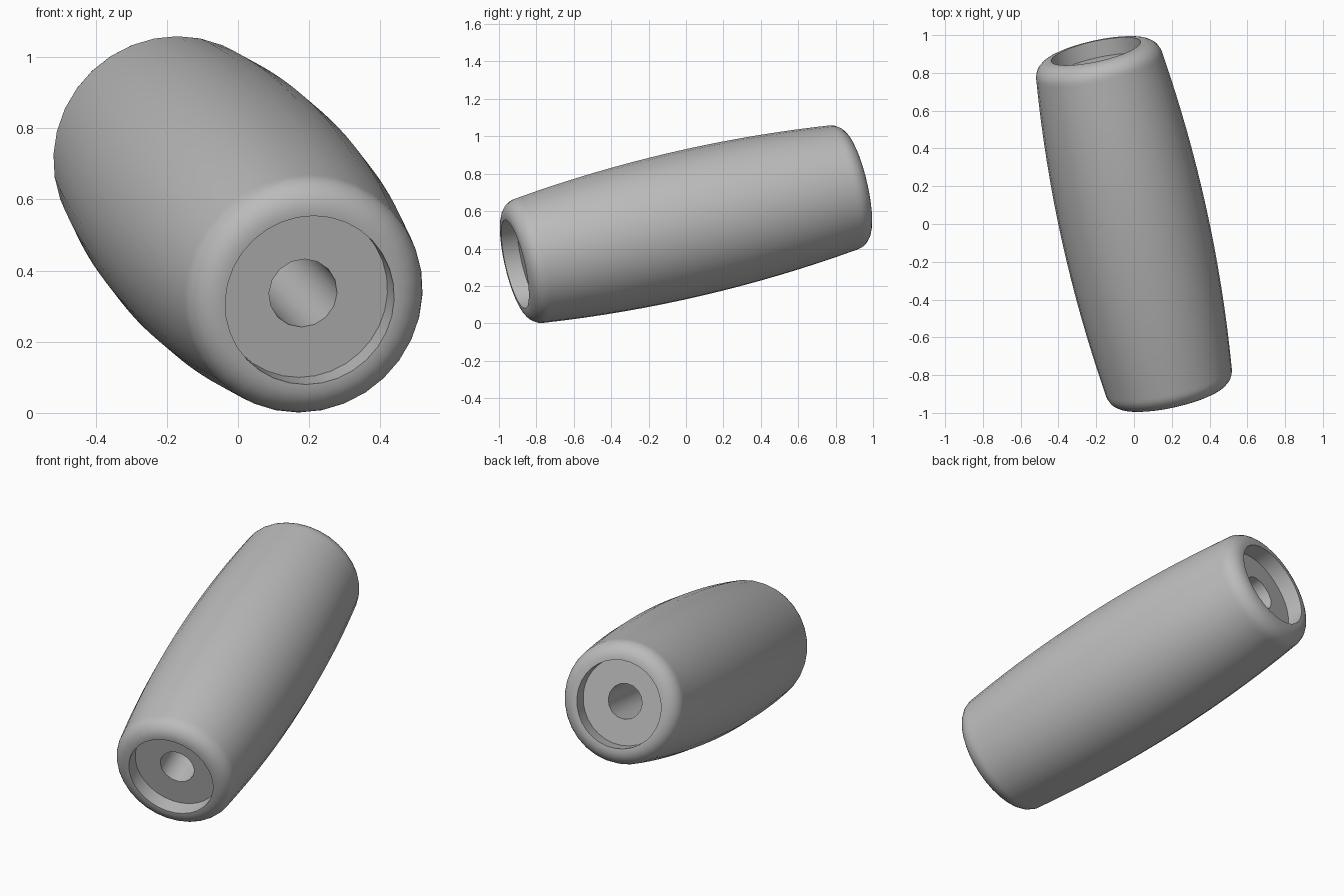
import bpy, bmesh, math
from mathutils import Vector

cube = bpy.data.objects.get("Cube")
if cube:
    bpy.data.objects.remove(cube, do_unlink=True)

MID_R, BULGE, SHOULDER = 0.392, 0.05, 0.87
FILLET, RECESS_R, FLOOR, HOLE_R = 0.09, 0.243, 0.87, 0.098

grey = bpy.data.materials.new("plain grey")
grey.use_nodes = True
colour = (0.5, 0.5, 0.5, 1)
grey.diffuse_color = colour
grey.node_tree.nodes["Principled BSDF"].inputs["Base Color"].default_value = colour


def spin_profile(bm, points, sides):
    """Turn (radius, height) points around z."""
    verts = [bm.verts.new((r, 0, t)) for r, t in points]
    edges = [bm.edges.new(pair) for pair in zip(verts, verts[1:])]
    bmesh.ops.spin(bm, geom=verts + edges, axis=(0, 0, 1), cent=(0, 0, 0),
                   angle=math.tau, steps=sides)
    bmesh.ops.remove_doubles(bm, verts=bm.verts, dist=0.0005)


# Half outline: barrel side, rounded rim, end recess
half = []
for i in range(9):
    t = SHOULDER * i / 8
    half.append((MID_R - BULGE * (t / SHOULDER) ** 2, t))
edge_r = half[-1][0]
for i in range(1, 9):
    a = math.radians(90 * i / 8)
    half.append((edge_r - FILLET * (1 - math.cos(a)), SHOULDER + FILLET * math.sin(a)))
half += [(RECESS_R, SHOULDER + FILLET), (RECESS_R, FLOOR)]
outline = [(r, -t) for r, t in reversed(half[1:])] + half

bm = bmesh.new()
spin_profile(bm, outline, 32)
# Through hole with fewer sides, joined to the recess walls by flat floors
spin_profile(bm, [(HOLE_R, FLOOR), (HOLE_R, -FLOOR)], 16)
for side in (-1, 1):
    rims = [e for e in bm.edges if e.is_boundary
            and all(v.co.z * side > 0 for v in e.verts)]
    bmesh.ops.bridge_loops(bm, edges=rims)
bmesh.ops.recalc_face_normals(bm, faces=bm.faces)

mesh = bpy.data.meshes.new("grip_sleeve")
bm.to_mesh(mesh)
bm.free()
grip = bpy.data.objects.new("grip_sleeve", mesh)
mesh.materials.append(grey)
bpy.context.collection.objects.link(grip)

# Tilt the sleeve along its axis
axis = Vector((0.21, -0.952, -0.222))
grip.rotation_euler = axis.to_track_quat('Z', 'Y').to_euler()
grip.location = (0, 0, 0.53)

bpy.context.view_layer.objects.active = grip
grip.select_set(True)
bpy.ops.object.shade_smooth_by_angle(angle=math.radians(30))
